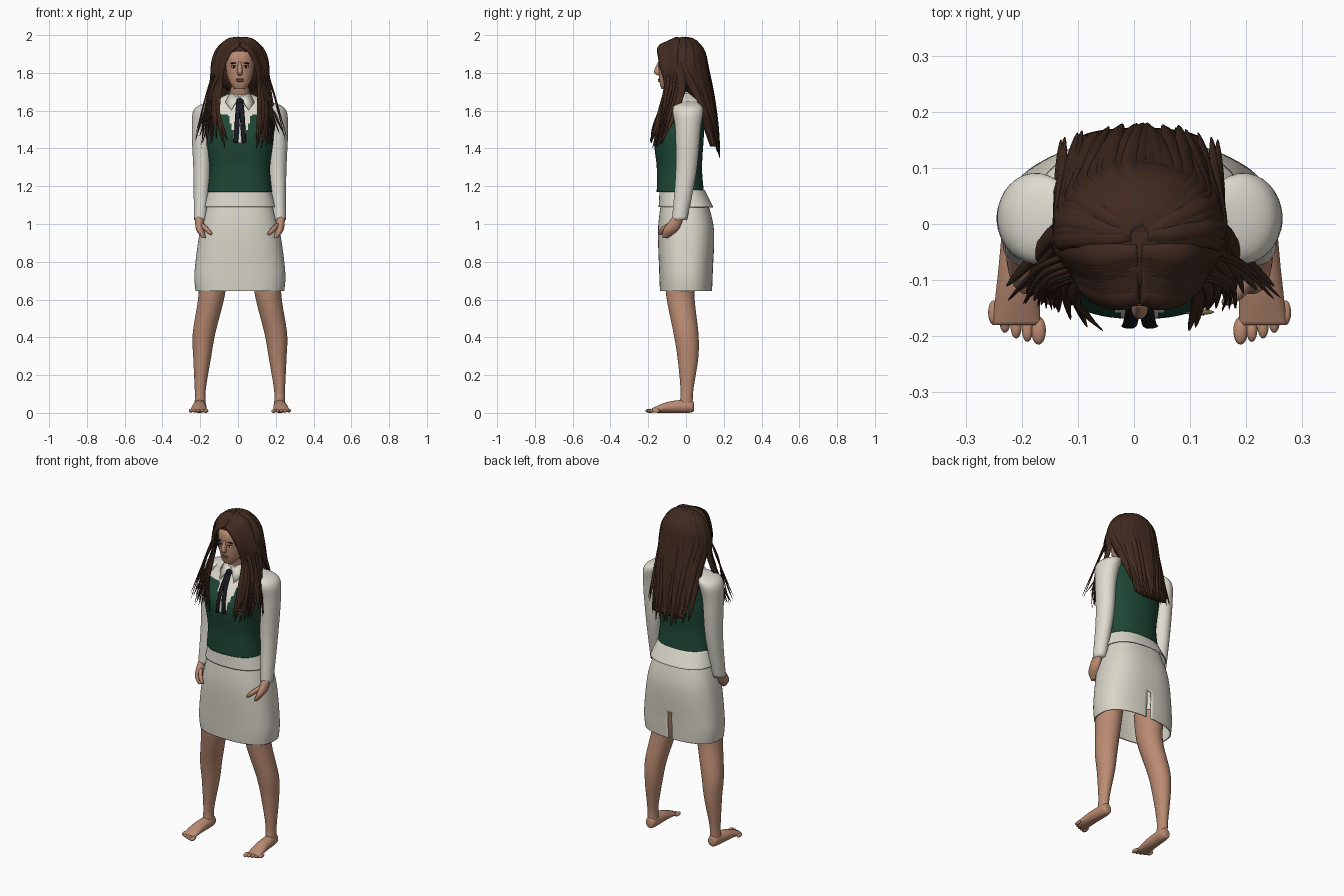
import bpy, bmesh, math, random
from mathutils import Vector, Matrix

random.seed(4)
jitter = random.uniform
cube = bpy.data.objects.get("Cube")
if cube:
    bpy.data.objects.remove(cube)
MIDLINE = 0.01
SIDES = ((1, "left"), (-1, "right"))


def material(name, red, green, blue):
    mat = bpy.data.materials.new(name)
    mat.use_nodes = True
    mat.diffuse_color = (red, green, blue, 1)
    shader = mat.node_tree.nodes["Principled BSDF"]
    shader.inputs["Base Color"].default_value = mat.diffuse_color
    shader.inputs["Roughness"].default_value = 0.8
    return mat


SKIN = material("skin", .5, .26, .17)
HAIR = material("brown hair", .052, .023, .014)
GREEN = material("dark green knit", .013, .062, .036)
WHITE = material("off white cotton", .74, .71, .63)
CREAM = material("cream skirt cloth", .7, .67, .58)
BLACK = material("black ribbon", .01, .01, .016)
LIPS = material("lips", .34, .14, .1)
BROWN = material("dark brown", .02, .01, .01)
GOLD = material("muted gold", .2, .15, .06)


def spline(points, steps):
    """Smooth samples through control tuples of any size."""
    samples = []
    last = len(points) - 1
    for i in range(last):
        before, start, end, after = (Vector(points[min(max(i + k, 0), last)]) for k in (-1, 0, 1, 2))
        leave, arrive = (end - before) / 2, (after - start) / 2
        for j in range(steps):
            t = j / steps
            ease = t * t * (3 - 2 * t)
            samples.append(start.lerp(end, ease) + leave * t * (1 - t) ** 2 - arrive * t * t * (1 - t))
    return samples + [Vector(points[last])]


def join_rings(bm, rings, caps=True):
    loops = [[bm.verts.new(point) for point in ring] for ring in rings]
    for low, high in zip(loops, loops[1:]):
        for i in range(len(low)):
            bm.faces.new((low[i - 1], low[i], high[i], high[i - 1]))
    if caps:
        bm.faces.new(loops[0])
        bm.faces.new(loops[-1])


def finish(name, bm, *mats):
    bmesh.ops.recalc_face_normals(bm, faces=bm.faces)
    for face in bm.faces:
        face.smooth = True
    mesh = bpy.data.meshes.new(name)
    bm.to_mesh(mesh)
    bm.free()
    for mat in mats:
        mesh.materials.append(mat)
    obj = bpy.data.objects.new(name, mesh)
    obj.location.x = MIDLINE
    bpy.context.collection.objects.link(obj)
    return obj


def loft(name, rings, *mats, side=1, count=32, power=2, steps=8, upright=True, caps=True,
         colour_rule=None, cut_rule=None):
    """Rings are (x, y, z, half width, half depth), joined upwards or lengthways."""
    bm, loops = bmesh.new(), []
    for x, y, z, width, depth in spline(rings, steps):
        loop = []
        for i in range(count):
            angle = math.tau * (i + .5) / count
            c, s = math.cos(angle), math.sin(angle)
            across = side * x + width * math.copysign(abs(c) ** (2 / power), c)
            along = depth * math.copysign(abs(s) ** (2 / power), s)
            loop.append((across, y + along, z) if upright else (across, y, z + along))
        loops.append(loop)
    join_rings(bm, loops, caps)
    if colour_rule:
        for face in bm.faces:
            face.material_index = colour_rule(face.calc_center_median())
    if cut_rule:
        doomed = [face for face in bm.faces if cut_rule(face.calc_center_median())]
        bmesh.ops.delete(bm, geom=doomed, context="FACES")
    return finish(name, bm, *mats)


def strand(bm, points, width, thickness, root=.6, tip=.06, count=8, side=1):
    """Flattened tapering lock that lies against the body along a path."""
    path = spline([(side * x, y, z) for x, y, z in points], 6)
    last, rings = len(path) - 1, []
    for i, point in enumerate(path):
        heading = path[min(i + 1, last)] - path[max(i - 1, 0)]
        across = heading.cross(point - Vector((0, -.03, min(point.z, 1.8)))).normalized()
        outward = across.cross(heading).normalized()
        t = i / last
        size = max(tip, min(1, root + 3 * t) * (1 - (1 - tip) * t ** 4))
        angles = [math.tau * k / count for k in range(count)]
        rings.append([point + (across * width * math.cos(angle) + outward * thickness * math.sin(angle)) * size
                      for angle in angles])
    join_rings(bm, rings)


def blobs(name, mat, size, centers, tilt=0):
    """One rounded ellipsoid of the given size at each center."""
    bm = bmesh.new()
    for center in centers:
        turn = Matrix.Rotation(math.copysign(tilt, center[0]), 4, "Y")
        place = Matrix.Translation(center) @ turn @ Matrix.Diagonal((*size, 1))
        bmesh.ops.create_uvsphere(bm, u_segments=20, v_segments=12, radius=1, matrix=place)
    return finish(name, bm, mat)


def thicken(obj, amount):
    obj.modifiers.new("thickness", "SOLIDIFY").thickness = amount


# Torso: green knit with a white neck opening and white shoulders
def torso_colour(c):
    if c.y > .06:
        return c.z < 1.63
    in_opening = c.y < 0 and c.z > 1.43 and abs(c.x) < .02 + (c.z - 1.43) * .28
    return c.z < 1.58 and not in_opening


loft("knit_vest_and_shirt",
     [(0, -.03, 1.17, .17, .125), (0, -.035, 1.3, .16, .12), (0, -.035, 1.48, .18, .13),
      (0, .01, 1.62, .17, .085), (0, 0, 1.69, .06, .06)],
     WHITE, GREEN, count=120, power=2.4, steps=18, colour_rule=torso_colour)
thicken(loft("shirt_hem", [(0, -.02, 1.18, .165, .12), (0, 0, 1.09, .195, .145)],
             WHITE, count=64, power=2.4, caps=False), .005)


# Skirt with a vent up the back
def in_vent(c):
    return c.y > 0 and c.z < .8 and abs(c.x) < (.85 - c.z) * .06


thicken(loft("skirt", [(0, -.01, 1.13, .165, .12), (0, 0, .97, .21, .148), (0, 0, .75, .24, .142),
                       (0, 0, .645, .235, .138)],
             CREAM, count=120, power=2.5, steps=14, caps=False, cut_rule=in_vent), .006)

# Neck, head and face
loft("neck", [(0, 0, 1.6, .055, .055), (0, -.035, 1.76, .05, .055)], SKIN)
loft("head", [(0, -.1, 1.715, .03, .03), (0, -.08, 1.75, .055, .06), (0, -.06, 1.82, .075, .085),
              (0, -.05, 1.9, .075, .09), (0, -.04, 1.95, .03, .04)], SKIN, power=2.2)
loft("nose", [(0, -.14, 1.86, .007, .008), (0, -.15, 1.805, .015, .02), (0, -.14, 1.785, .008, .007)],
     SKIN, count=16)
blobs("lips", LIPS, (.022, .008, .005), [(0, -.14, z) for z in (1.757, 1.766)])
for name, mat, size, y, z, tilt in (("eyes", WHITE, (.014, .006, .006), -.138, 1.83, 0),
                                    ("irises", BROWN, (.006, .003, .005), -.143, 1.83, 0),
                                    ("lashes", BROWN, (.017, .007, .002), -.139, 1.837, 0),
                                    ("brows", BROWN, (.02, .008, .004), -.138, 1.852, .08)):
    blobs(name, mat, size, [(side * .032, y, z) for side, label in SIDES], tilt)

# Arms, legs and collar, mirrored
for side, label in SIDES:
    loft(label + "_sleeve",
         [(.12, .01, 1.65, .03, .04), (.18, .01, 1.61, .06, .08), (.2, .01, 1.5, .055, .067),
          (.2, 0, 1.27, .046, .055), (.21, -.035, 1.02, .034, .04)], WHITE, side=side)
    loft(label + "_hand",
         [(.215, -.04, 1.04, .024, .03), (.21, -.08, .97, .022, .04), (.19, -.11, .925, .01, .014)],
         SKIN, side=side, count=20)
    bm = bmesh.new()
    strand(bm, [(.21, -.07, 1), (.18, -.12, .975), (.15, -.14, .945)], .014, .012, tip=.45, side=side)
    finish(label + "_thumb", bm, SKIN)
    loft(label + "_leg",
         [(.14, -.03, .78, .08, .085), (.15, -.03, .62, .07, .075), (.19, 0, .42, .06, .066),
          (.2, .01, .29, .047, .055), (.21, .005, .12, .029, .034), (.21, 0, .04, .03, .036)],
         SKIN, side=side)
    loft(label + "_foot",
         [(.21, .043, .03, .01, .01), (.21, .025, .035, .03, .034), (.215, -.09, .03, .038, .03),
          (.22, -.18, .013, .043, .012)], SKIN, side=side, count=24, upright=False)
    toes = [(side * (.18 + .02 * k), -.19 + .002 * k * k, .011) for k in range(5)]
    blobs(label + "_big_toe", SKIN, (.013, .025, .011), toes[:1])
    blobs(label + "_small_toes", SKIN, (.01, .022, .01), toes[1:])

    flap = bmesh.new()
    corners = [(0, -.075, 1.67), (.05, -.045, 1.69), (.075, -.065, 1.64), (.045, -.12, 1.6)]
    flap.faces.new([flap.verts.new((side * x, y, z)) for x, y, z in corners])
    thicken(finish(label + "_collar_flap", flap, WHITE), .008)
thicken(loft("collar_band", [(0, -.01, 1.7, .055, .055), (0, -.01, 1.65, .08, .08)], WHITE, caps=False), .004)

# Ribbon tie with two tails
bm = bmesh.new()
for side, label in SIDES:
    strand(bm, [(.006, -.1, 1.655), (.012, -.15, 1.58), (.017, -.178, 1.5), (.022, -.183, 1.43)],
           .013, .004, tip=.9, side=side)
finish("tie_tails", bm, BLACK)
blobs("tie_knot", BLACK, (.019, .018, .017), [(0, -.1, 1.65)])

# Plain chest trim
blobs("chest_trim", GOLD, (.028, .005, .005), [(.105, -.157, z) for z in (1.45, 1.47)])

# Hair volume under the locks
blobs("hair_sides", HAIR, (.138, .11, .15), [(0, .005, 1.84)])
blobs("hair_crown", HAIR, (.11, .1, .068), [(0, -.03, 1.92)])
loft("hair_fall", [(0, .03, 1.78, .135, .09), (0, .09, 1.65, .125, .055), (0, .15, 1.41, .11, .022)],
     HAIR, count=40)

# Back locks: over the crown in an arc, then hanging down the back
bm = bmesh.new()
for i in range(27):
    u = i / 13 - 1
    sweep = 1.6 * u
    arc = [Vector((.145 * math.sin(sweep) * math.sin(lean), -.02 + .13 * math.cos(sweep) * math.sin(lean),
                   1.83 + .155 * math.cos(lean))) for lean in (.1, .5, 1, math.pi / 2)]
    tip = Vector((.13 * u + jitter(-.02, .02), .18 - .03 * u * u, 1.37 + .07 * u * u + jitter(-.03, .03)))
    fall = [arc[-1].lerp(tip, t) + Vector((0, .04 * t * (1 - t), 0)) for t in (.35, .7, 1)]
    strand(bm, arc + fall, .02, jitter(.009, .013))
finish("back_hair_locks", bm, HAIR)

# Front locks: from the parting, past the temples and over the shoulders
for side, label in SIDES:
    bm = bmesh.new()
    for i in range(13):
        t = i / 12
        back = .08 * t
        strand(bm, [(.004, back - .13, 1.95 + .035 * t), (.055 + .03 * t, back - .135, 1.92 + .035 * t),
                    (.095 + .045 * t, back - .12, 1.83), (.105 + .05 * t, back - .1, 1.73),
                    (.105 + back + jitter(-.01, .01), back - .14, 1.59),
                    (.07 + .15 * t + jitter(-.02, .02), back - .19, 1.4 + .05 * t + jitter(-.02, .05))],
               .024, .01, side=side)
    # Loose wisps
    for i in range(9):
        t = jitter(.1, 1)
        strand(bm, [(.1 + .05 * t, .05 * t - .1, 1.8), (.15 + .04 * t, .05 * t - .12, 1.67),
                    (.13 + .13 * t, .03 * t - .16, jitter(1.4, 1.48))], .006, .004, side=side)
    finish(label + "_front_hair_locks", bm, HAIR)
